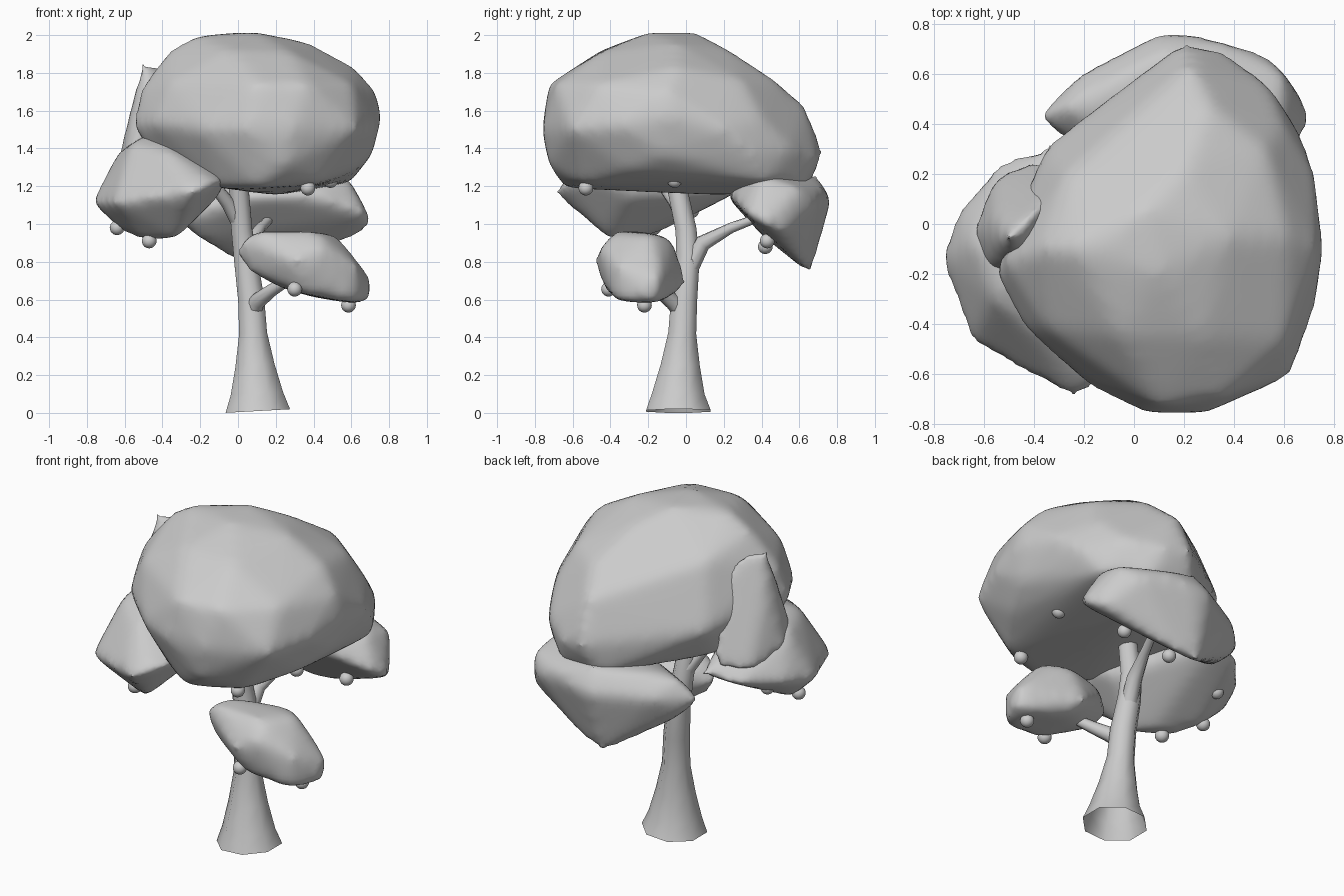
import bpy
import bmesh
import math
from mathutils import Vector

default_cube = bpy.data.objects.get("Cube")
if default_cube:
    bpy.data.objects.remove(default_cube, do_unlink=True)


def make_material(name, colour):
    material = bpy.data.materials.new(name)
    material.use_nodes = True
    material.diffuse_color = colour
    material.node_tree.nodes["Principled BSDF"].inputs["Base Color"].default_value = colour
    return material


grey = make_material("plain grey", (.6, .6, .6, 1))


def finish(name, bm):
    """Turn a bmesh into a named, smooth shaded object."""
    bmesh.ops.recalc_face_normals(bm, faces=bm.faces[:])
    mesh = bpy.data.meshes.new(name)
    bm.to_mesh(mesh)
    bm.free()
    mesh.materials.append(grey)
    obj = bpy.data.objects.new(name, mesh)
    bpy.context.collection.objects.link(obj)
    bpy.ops.object.select_all(action="DESELECT")
    obj.select_set(True)
    bpy.context.view_layer.objects.active = obj
    bpy.ops.object.shade_smooth_by_angle(angle=math.radians(50))
    return obj


def foliage(name, points):
    """A leafy mass: the hull round its outermost bulges, rounded off."""
    bm = bmesh.new()
    for point in points:
        bm.verts.new(point)
    hull = bmesh.ops.convex_hull(bm, input=bm.verts[:])
    spare = {g for g in hull["geom_interior"] + hull["geom_unused"]
             if isinstance(g, bmesh.types.BMVert)}
    bmesh.ops.delete(bm, geom=list(spare), context="VERTS")
    obj = finish(name, bm)
    remesh = obj.modifiers.new("even_surface", "REMESH")
    remesh.mode = "VOXEL"
    remesh.voxel_size = .03
    remesh.use_smooth_shade = True
    smooth = obj.modifiers.new("round_off", "SMOOTH")
    smooth.factor = .5
    smooth.iterations = 14
    return obj


def limb(name, path, sides=8):
    """A tapering tube, open at its root, through (centre, radius) stations."""
    bm = bmesh.new()
    centres = [Vector(centre) for centre, radius in path]
    rings = []
    for i, (centre, radius) in enumerate(path):
        before = centres[max(i - 1, 0)]
        after = centres[min(i + 1, len(path) - 1)]
        turn = Vector((0, 0, 1)).rotation_difference(after - before)
        ring = []
        for k in range(sides):
            angle = math.tau * (k + .5) / sides
            offset = Vector((math.cos(angle), math.sin(angle), 0)) * radius
            ring.append(bm.verts.new(centres[i] + turn @ offset))
        rings.append(ring)
    for lower, upper in zip(rings, rings[1:]):
        for k in range(sides):
            n = (k + 1) % sides
            bm.faces.new((lower[k], lower[n], upper[n], upper[k]))
    bm.faces.new(rings[-1])
    return finish(name, bm)


# Main crown: underside, widest belt, then dome
foliage("main_crown", [
    (.42, -.56, 1.21), (.1, -.65, 1.19), (-.1, -.5, 1.19), (-.3, -.2, 1.24),
    (-.3, .15, 1.24), (.12, .65, 1.19), (.4, .62, 1.19), (.6, .43, 1.22),
    (.61, .1, 1.26), (.61, -.3, 1.28), (.2, .2, 1.15), (.25, -.73, 1.31),
    (.71, -.12, 1.36), (-.45, -.22, 1.36), (.67, .36, 1.36),
    (-.56, -.2, 1.52), (-.44, -.42, 1.53), (-.2, -.64, 1.5), (.05, -.76, 1.5),
    (.29, -.76, 1.5), (.63, -.61, 1.5), (.73, -.34, 1.52), (.76, -.1, 1.56),
    (.73, .2, 1.5), (.54, .56, 1.4), (.36, .69, 1.35), (.2, .73, 1.38),
    (-.36, .31, 1.45), (.1, -.73, 1.74), (.37, -.69, 1.74), (.61, -.47, 1.74),
    (.74, -.1, 1.69), (-.52, -.15, 1.72), (-.37, -.1, 1.92), (-.23, -.1, 2),
    (.05, .06, 2.015), (.1, -.2, 2.015), (.38, -.05, 1.96), (.62, -.05, 1.83),
    (.2, .22, 1.93), (.22, .64, 1.62), (-.05, -.45, 1.92), (.28, -.45, 1.91),
    (-.35, -.42, 1.75), (-.27, .2, 1.82), (.53, .3, 1.76), (.6, .4, 1.56),
    (.3, .48, 1.76)])

# Side mass
foliage("side_foliage", [
    (-.78, -.13, 1.11), (-.65, -.48, 1.11), (-.43, -.56, 1.2),
    (-.24, -.71, 1.17), (-.12, -.65, 1.22), (-.04, -.45, 1.25),
    (-.1, -.3, 1.14), (-.71, .06, 1.14), (-.54, .26, 1.16), (-.33, .33, 1.2),
    (-.28, .15, 1.16), (-.4, -.3, .91), (-.32, -.42, .92), (-.61, -.15, .95),
    (-.52, -.3, .92), (-.64, -.08, 1.38), (-.56, -.3, 1.43), (-.4, -.1, 1.52),
    (-.36, -.46, 1.38)])

# Ridge climbing from the side mass up the crown
foliage("side_ridge", [
    (-.51, -.06, 1.86), (-.42, .02, 1.87), (-.56, .04, 1.6), (-.65, -.03, 1.3),
    (-.56, .2, 1.2), (-.36, .28, 1.22), (-.32, .12, 1.74), (-.4, -.2, 1.6),
    (-.6, -.2, 1.3)])

# Hanging mass at the back
foliage("back_foliage", [
    (.72, .41, 1), (.68, .32, 1.05), (.61, .6, 1.19), (.53, .68, 1.1),
    (.36, .73, 1.18), (.2, .77, 1.13), (.1, .77, 1.13), (-.21, .61, 1.12),
    (-.4, .42, 1.1), (-.31, .49, 1.01), (-.28, .33, 1.03), (-.2, .42, .92),
    (.1, .2, 1.16), (.4, .23, 1.16), (.1, .66, .73), (.2, .64, .75),
    (0, .56, .81), (.45, .52, .87), (.66, .52, .95), (.58, .4, 1.26),
    (-.27, .47, 1.22), (.15, .69, 1.26)])

# Small low mass at the front
foliage("front_foliage", [
    (-.02, -.25, .84), (.01, -.33, .91), (.1, -.36, .96), (.1, -.2, .96),
    (.43, -.38, .96), (.52, -.18, .95), (.45, -.46, .87), (.3, -.49, .8),
    (.63, -.36, .78), (.71, -.14, .71), (.72, -.2, .62), (.66, -.14, .57),
    (.62, -.37, .58), (.35, -.42, .63), (.2, -.2, .67), (.05, -.3, .75),
    (.35, .01, .69), (.4, -.07, .92), (.15, -.1, .85), (.4, -.08, .61)])

# Trunk and branches
limb("trunk", [
    ((.105, -.04, .01), .185), ((.1, -.04, .1), .15), ((.09, -.03, .25), .112),
    ((.08, -.02, .42), .08), ((.07, -.01, .6), .075), ((.04, .01, .82), .067),
    ((.02, 0, .97), .06), ((0, -.06, 1.25), .055)])
branches = {
    "back_branch": [((.05, 0, .72), .05), ((.07, .09, .9), .045),
                    ((.12, .24, .98), .028), ((.18, .4, 1.04), .022)],
    "side_branch": [((.01, 0, 1), .045), ((-.06, -.06, 1.12), .037),
                    ((-.14, -.13, 1.22), .032)],
    "front_branch": [((.07, .01, .48), .04), ((.1, -.07, .59), .045),
                     ((.18, -.15, .65), .034), ((.28, -.22, .71), .025)],
}
for name, path in branches.items():
    limb(name, path)

# Round fruit hanging under the leaves
fruit_spots = [
    (.37, -.53, 1.19), (.49, -.06, 1.23), (.3, -.41, .655), (.585, -.22, .57),
    (.43, .43, .91), (.1, .42, .88), (-.57, .03, 1.07), (-.64, -.17, .98),
    (-.47, -.32, .91)]
for spot in fruit_spots:
    bm = bmesh.new()
    bmesh.ops.create_icosphere(bm, subdivisions=3, radius=.039)
    finish("fruit", bm).location = spot
